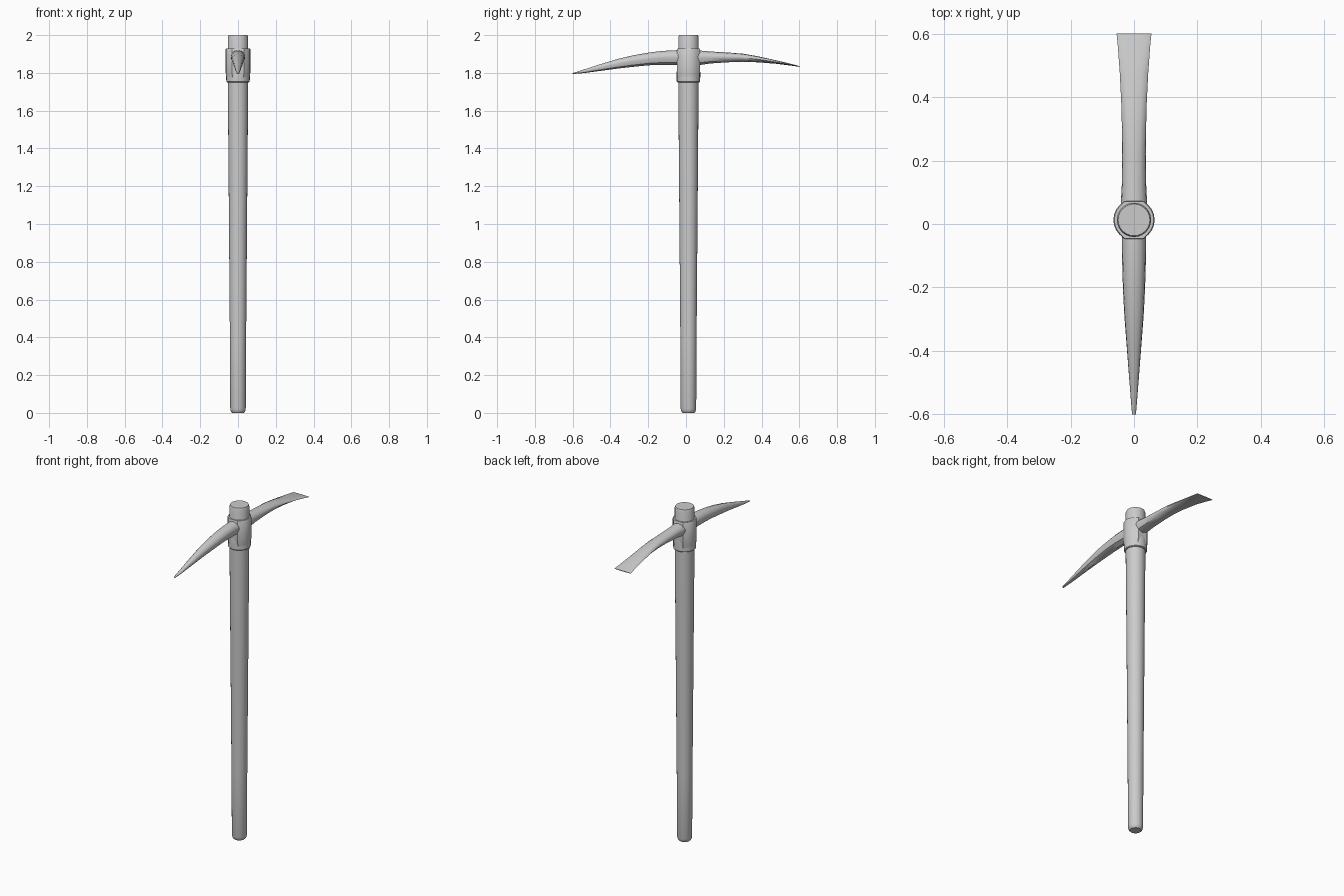
import bpy, bmesh, math

if "Cube" in bpy.data.objects:
    bpy.data.objects.remove(bpy.data.objects["Cube"])

CY = 0.013  # handle axis offset in y


def loft(name, rings, angle=35):
    """Skin a list of equal-length vertex rings and cap both ends."""
    bm = bmesh.new()
    vs = [[bm.verts.new(p) for p in ring] for ring in rings]
    n = len(vs[0])
    for a, b in zip(vs, vs[1:]):
        for i in range(n):
            j = (i + 1) % n
            bm.faces.new((a[i], a[j], b[j], b[i]))
    bm.faces.new(vs[0])
    bm.faces.new(vs[-1])
    bmesh.ops.recalc_face_normals(bm, faces=bm.faces[:])
    me = bpy.data.meshes.new(name)
    bm.to_mesh(me)
    bm.free()
    ob = bpy.data.objects.new(name, me)
    bpy.context.collection.objects.link(ob)
    bpy.ops.object.select_all(action='DESELECT')
    ob.select_set(True)
    bpy.context.view_layer.objects.active = ob
    bpy.ops.object.shade_smooth_by_angle(angle=math.radians(angle))
    return ob


def ring(r, z, n=24, flat=None):
    """Circle around the handle axis, optionally flattened front and back."""
    pts = []
    for i in range(n):
        a = math.tau * i / n
        x, y = r * math.cos(a), r * math.sin(a)
        if flat:
            # push the front and back arcs onto flat faces
            if abs(math.sin(a)) > 0.75:
                y = math.copysign(flat, y)
                x *= 0.95
        pts.append((x, CY + y, z))
    return pts


# Wooden handle, tapering towards the bottom
handle = [(0.031, 0), (0.037, 0.006), (0.041, 0.02), (0.043, 0.4),
          (0.047, 0.9), (0.051, 1.4), (0.054, 1.75), (0.054, 1.99), (0.05, 2.0)]
loft("handle", [ring(r, z) for r, z in handle])

# Round collar under the head, and the flat-faced socket
loft("socket_collar", [ring(r, z) for r, z in
                       [(0.058, 1.75), (0.062, 1.754), (0.063, 1.80), (0.058, 1.84)]])
loft("socket", [ring(r, z, flat=f) for r, z, f in
                [(0.062, 1.775, 0.056), (0.065, 1.80, 0.06), (0.065, 1.925, 0.06), (0.062, 1.93, 0.058)]])

# Blade cross-section: ridge on top, widest above the middle, narrow underside
SECTION = [(0, 1), (0.55, 0.93), (0.93, 0.72), (1, 0.5), (0.75, 0.16), (0, 0),
           (-0.75, 0.16), (-1, 0.5), (-0.93, 0.72), (-0.55, 0.93)]


def blade(name, stations):
    loft(name, [[(w * x, y, lo + (hi - lo) * t) for x, t in SECTION]
                for y, w, lo, hi in stations], 45)


# Pointed pick: y, half width, bottom z, top z
blade("pick_blade", [(0.0, 0.038, 1.84, 1.92), (-0.05, 0.038, 1.842, 1.92),
                     (-0.13, 0.037, 1.843, 1.916), (-0.2, 0.035, 1.84, 1.907),
                     (-0.28, 0.031, 1.832, 1.893), (-0.36, 0.025, 1.823, 1.874),
                     (-0.45, 0.018, 1.811, 1.847), (-0.54, 0.011, 1.799, 1.818),
                     (-0.6, 0.006, 1.794, 1.799)])

# Flared adze
blade("adze_blade", [(0.02, 0.041, 1.84, 1.92), (0.075, 0.041, 1.842, 1.918),
                     (0.13, 0.038, 1.85, 1.913), (0.22, 0.037, 1.856, 1.908),
                     (0.3, 0.038, 1.859, 1.902), (0.38, 0.04, 1.856, 1.888),
                     (0.48, 0.045, 1.848, 1.866), (0.56, 0.051, 1.838, 1.847),
                     (0.6, 0.055, 1.832, 1.836)])
